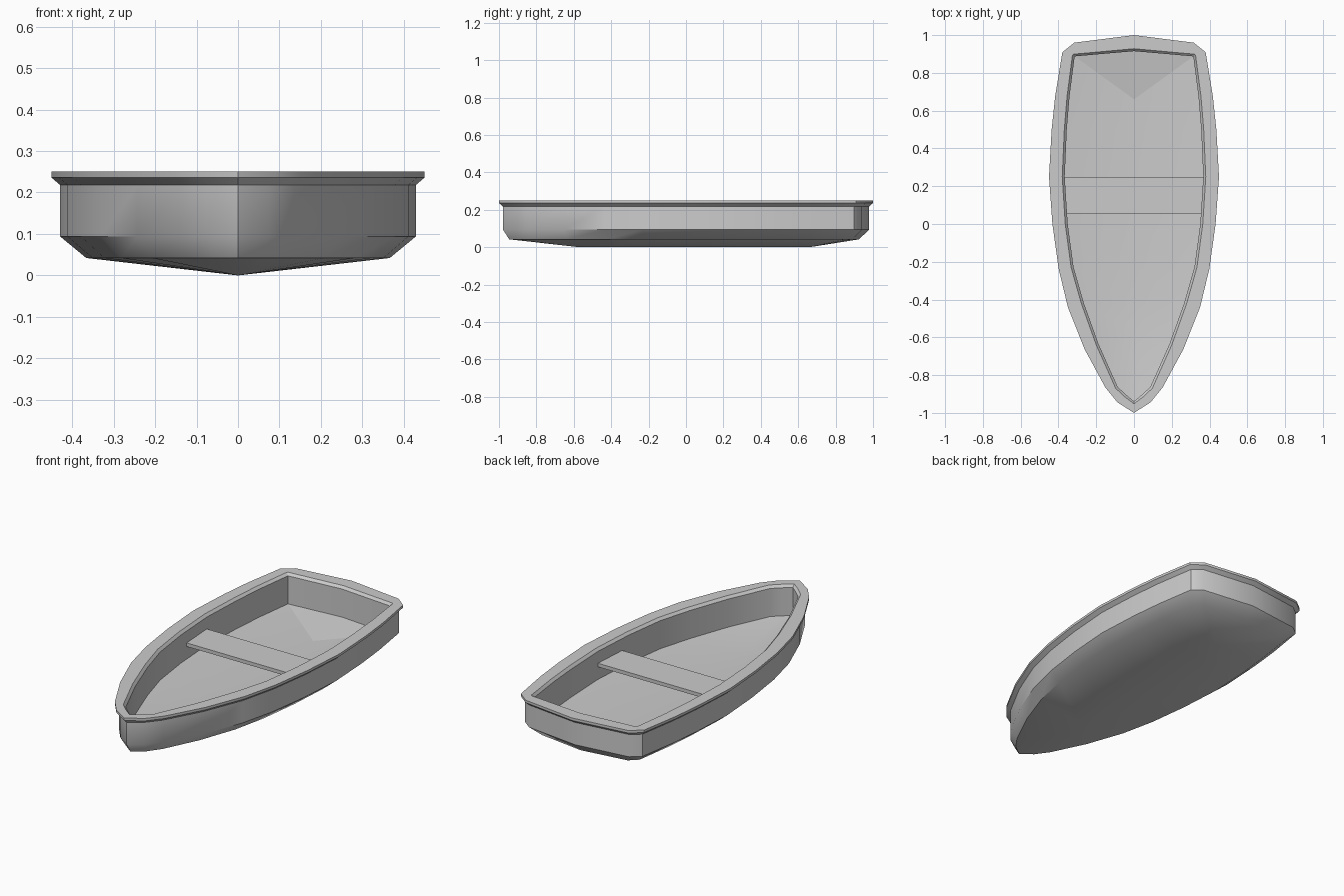
import bpy, bmesh, math
from mathutils import Vector

if "Cube" in bpy.data.objects:
    bpy.data.objects.remove(bpy.data.objects["Cube"])

# Right-hand half outlines, bow to stern: rim outer edge and cockpit opening
RIM = [(0, -1), (.088, -.944), (.152, -.865), (.262, -.662), (.35, -.44), (.399, -.237),
       (.432, 0), (.45, .25), (.436, .5), (.417, .68), (.379, .91), (.316, .96), (0, 1)]
OPENING = [(0, -.952), (.05, -.914), (.097, -.87), (.2, -.64), (.279, -.42), (.333, -.23),
           (.364, 0), (.38, .25), (.369, .5), (.354, .68), (.326, .893), (.321, .899), (0, .928)]


def ring(half):
    """Mirror a half outline into a closed counter-clockwise loop."""
    return [Vector(p) for p in half] + [Vector((-x, y)) for x, y in half[-2:0:-1]]


def inset(loop, d):
    out = []
    for i, p in enumerate(loop):
        a = (p - loop[i - 1]).normalized()
        b = (loop[(i + 1) % len(loop)] - p).normalized()
        t = (a + b).normalized()
        out.append(p - Vector((t.y, -t.x)) * d)
    return out


def finish(name, bm):
    bmesh.ops.remove_doubles(bm, verts=bm.verts, dist=1e-5)
    bmesh.ops.recalc_face_normals(bm, faces=bm.faces)
    me = bpy.data.meshes.new(name)
    bm.to_mesh(me)
    bm.free()
    ob = bpy.data.objects.new(name, me)
    bpy.context.collection.objects.link(ob)
    return ob


rim = ring(RIM)
hull = inset(rim, .021)
chine = [Vector((p.x * .853, p.y * .955 - .01)) for p in hull]
keel = [Vector((0, min(max(p.y, -.57), .66))) for p in hull]
opening = ring(OPENING)
wall = inset(opening, .013)

# Hull: keel, bottom, side, rim, inner wall and dished floor lofted as one skin
layers = [(keel, 0), (chine, .042), (hull, .094), (hull, .218), (rim, .236), (rim, .25),
          (opening, .25), (wall, .236), (wall, .08), (keel, .045)]
bm = bmesh.new()
rows = [[bm.verts.new((p.x, p.y, z)) for p in loop] for loop, z in layers]
for a, b in zip(rows, rows[1:]):
    for i in range(len(a)):
        j = (i + 1) % len(a)
        bm.faces.new((a[i], a[j], b[j], b[i]))
boat = finish("hull", bm)
bpy.context.view_layer.objects.active = boat
boat.select_set(True)
bpy.ops.object.shade_smooth_by_angle(angle=math.radians(37))

# Seat: plank tapered to follow the walls
bm = bmesh.new()
bmesh.ops.create_cube(bm, size=1)
for v in bm.verts:
    back = v.co.y > 0
    v.co = (math.copysign(.372 if back else .36, v.co.x), .25 if back else .055,
            .17 if v.co.z > 0 else .15)
finish("seat", bm)
